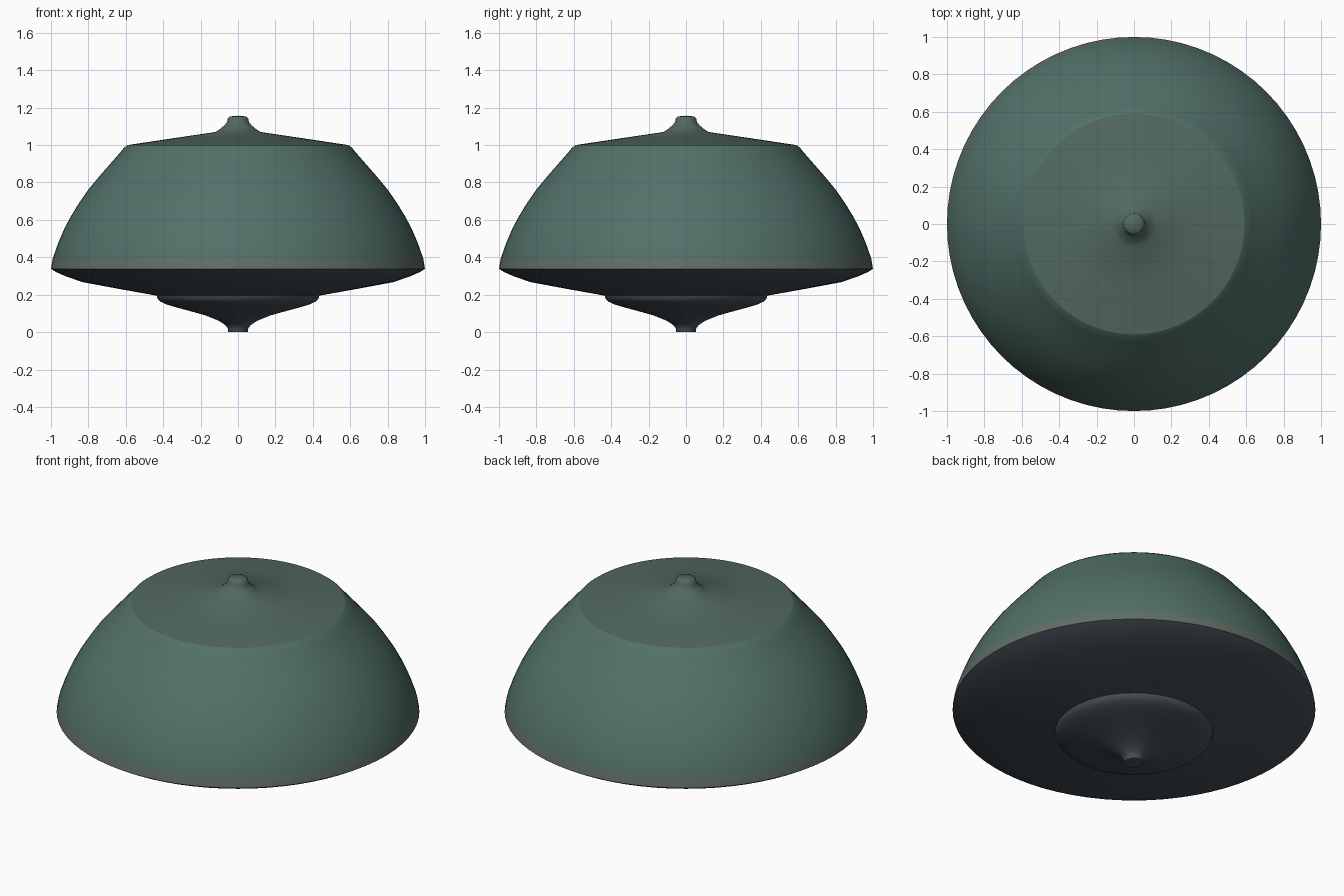
import bpy, bmesh, math

if "Cube" in bpy.data.objects:
    bpy.data.objects.remove(bpy.data.objects["Cube"])

SEGMENTS = 72


def material(name, color):
    mat = bpy.data.materials.new(name)
    mat.diffuse_color = (*color, 1)
    mat.use_nodes = True
    mat.node_tree.nodes["Principled BSDF"].inputs["Base Color"].default_value = mat.diffuse_color
    return mat


def lathe(name, profile, mat, band=None):
    """Revolve (radius, z) points, listed bottom to top, around the z axis."""
    bm = bmesh.new()
    rings = []
    for r, z in profile:
        if r == 0:
            rings.append([bm.verts.new((0, 0, z))] * SEGMENTS)
            continue
        ring = []
        for i in range(SEGMENTS):
            a = 2 * math.pi * i / SEGMENTS
            ring.append(bm.verts.new((r * math.cos(a), r * math.sin(a), z)))
        rings.append(ring)
    for k, (low, high) in enumerate(zip(rings, rings[1:])):
        for i in range(SEGMENTS):
            j = (i + 1) % SEGMENTS
            corners = list(dict.fromkeys((low[i], low[j], high[j], high[i])))
            face = bm.faces.new(corners)
            if band and k < band[0]:
                face.material_index = 1
    mesh = bpy.data.meshes.new(name)
    bm.to_mesh(mesh)
    bm.free()
    obj = bpy.data.objects.new(name, mesh)
    bpy.context.collection.objects.link(obj)
    mesh.materials.append(mat)
    if band:
        mesh.materials.append(band[1])
    bpy.ops.object.select_all(action='DESELECT')
    obj.select_set(True)
    bpy.context.view_layer.objects.active = obj
    bpy.ops.object.shade_smooth_by_angle(angle=math.radians(50))
    return obj


glass = material("green_glass", (0.085, 0.165, 0.14))
border = material("border_glass", (0.12, 0.155, 0.135))
cap_green = material("cap_green", (0.085, 0.14, 0.12))
slate = material("slate_metal", (0.06, 0.078, 0.095))

# Pendant bowl hanging under the lamp, with a small stem tip
lathe("pendant_bowl", [
    (0, 0), (0.053, 0), (0.055, 0.02), (0.066, 0.035), (0.085, 0.05),
    (0.115, 0.066), (0.17, 0.088), (0.24, 0.108), (0.315, 0.128),
    (0.38, 0.147), (0.415, 0.163), (0.43, 0.178), (0.435, 0.195)], slate)

# Shallow pan closing the underside
lathe("bottom_pan", [
    (0.435, 0.195), (0.62, 0.228), (0.83, 0.267), (0.92, 0.298),
    (0.97, 0.32), (1.0, 0.338)], slate)

# Domed glass shade with a lighter border at the rim
lathe("glass_shade", [
    (1.0, 0.338), (0.99, 0.395), (0.96, 0.48), (0.93, 0.55), (0.893, 0.62),
    (0.85, 0.69), (0.80, 0.762), (0.735, 0.84), (0.665, 0.92),
    (0.63, 0.96), (0.61, 0.985), (0.59, 1.0)], glass, band=(1, border))

# Low conical crown and finial
lathe("crown_and_finial", [
    (0.59, 1.0), (0.35, 1.036), (0.12, 1.07), (0.095, 1.087), (0.07, 1.108),
    (0.058, 1.125), (0.055, 1.142), (0.045, 1.153), (0, 1.157)], cap_green)
